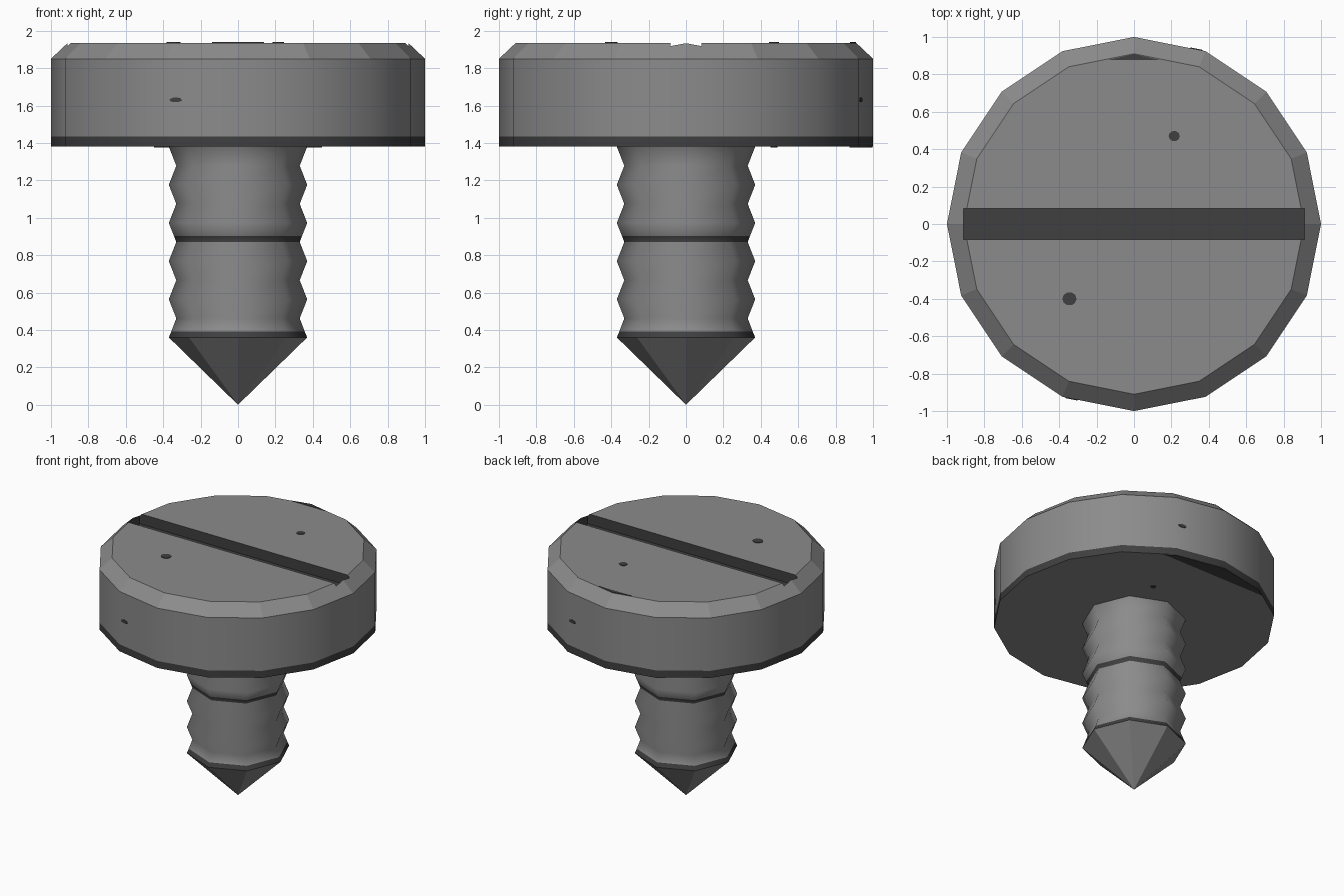
import bpy, bmesh, math
from mathutils import Vector

if "Cube" in bpy.data.objects:
    bpy.data.objects.remove(bpy.data.objects["Cube"])


def material(name, v):
    m = bpy.data.materials.new(name)
    m.diffuse_color = (v, v, v, 1)
    m.use_nodes = True
    m.node_tree.nodes["Principled BSDF"].inputs["Base Color"].default_value = m.diffuse_color
    return m


STEEL = material("steel grey", 0.26)
DARK = material("dark grey", 0.05)


def finish(name, bm):
    bmesh.ops.recalc_face_normals(bm, faces=bm.faces[:])
    me = bpy.data.meshes.new(name)
    bm.to_mesh(me)
    bm.free()
    me.materials.append(STEEL)
    me.materials.append(DARK)
    ob = bpy.data.objects.new(name, me)
    bpy.context.collection.objects.link(ob)
    return ob


def lathe(name, profile, sides, dark, smooth):
    """Turn (r, z) points round z; dark and smooth are sets of strip numbers."""
    bm = bmesh.new()
    rings = []
    for r, z in profile:
        n = sides if r else 1
        rings.append([bm.verts.new((r * math.cos(2 * math.pi * i / sides),
                                    r * math.sin(2 * math.pi * i / sides), z))
                      for i in range(n)])
    for k, (a, b) in enumerate(zip(rings, rings[1:])):
        for i in range(sides):
            j = (i + 1) % sides
            if len(a) == 1:
                f = bm.faces.new((a[0], b[j], b[i]))
            else:
                f = bm.faces.new((a[i], a[j], b[j], b[i]))
            f.material_index = int(k in dark)
            f.smooth = k in smooth
    for ring in (rings[0], rings[-1]):
        if len(ring) > 1:
            bm.faces.new(ring)
    return finish(name, bm)


def plate(name, outline, centre, normal, thick=0.004):
    """Thin dark plate; outline is in the plane, local x horizontal."""
    n = Vector(normal).normalized()
    u = Vector((1, 0, 0)) if abs(n.z) > 0.9 else Vector((0, 0, 1)).cross(n)
    v = Vector((0, 1, 0)) if abs(n.z) > 0.9 else Vector((0, 0, 1))
    bm = bmesh.new()
    rows = [[bm.verts.new(Vector(centre) + u * x + v * y + n * h) for x, y in outline]
            for h in (-0.002, thick)]
    m = len(outline)
    for row in rows:
        bm.faces.new(row)
    for i in range(m):
        j = (i + 1) % m
        bm.faces.new((rows[0][i], rows[0][j], rows[1][j], rows[1][i]))
    for f in bm.faces:
        f.material_index = 1
    return finish(name, bm)


def oval(a, b, n=10):
    return [(a * math.cos(2 * math.pi * i / n), b * math.sin(2 * math.pi * i / n))
            for i in range(n)]


BOTTOM, TOP = 1.38, 1.935

# Threaded shaft with pointed tip and two dark rings
profile = [(0, 0), (0.37, 0.36), (0.356, 0.393)]
for i in range(1, 11):
    profile.append((0.33 if i % 2 else 0.37, 0.36 + 0.102 * i))
    if i == 5:
        profile.append((0.342, 0.902))
lathe("threaded_shaft", profile, 8, {1, 7}, set(range(1, len(profile))))

# Head with dark lower band and chamfered rim
head = lathe("screw_head", [(1, BOTTOM), (1, BOTTOM + 0.055), (1, 1.85), (0.91, TOP)],
             16, {0}, {0, 1})

# Slot cut across the top
bm = bmesh.new()
bmesh.ops.create_cube(bm, size=1)
for v in bm.verts:
    v.co = (v.co.x * 1.824, v.co.y * 0.166, TOP + v.co.z * 0.16)
for f in bm.faces:
    f.material_index = 1
cutter = finish("slot_cutter", bm)
cutter.hide_render = True
mod = head.modifiers.new("slot", 'BOOLEAN')
mod.operation = 'DIFFERENCE'
mod.solver = 'EXACT'
mod.object = cutter
bpy.context.view_layer.objects.active = head
bpy.ops.object.modifier_apply(modifier=mod.name)
bpy.data.objects.remove(cutter)

# Wear marks: rim chips at the back
plate("top_chip", [(-0.14, 0.877), (0.14, 0.877), (0, 0.908)], (0, 0, TOP), (0, 0, 1))
plate("underside_chip", [(-0.45, 0.875), (0.45, 0.875), (0.383, 0.923), (0, 0.998),
                         (-0.383, 0.923)], (0, 0, BOTTOM), (0, 0, -1))

# Small pits on the top, underside and side
plate("top_pit_front", oval(0.038, 0.036), (-0.345, -0.4, TOP), (0, 0, 1))
plate("top_pit_back", oval(0.03, 0.028), (0.215, 0.47, TOP), (0, 0, 1))
plate("underside_pit", oval(0.02, 0.02), (0.215, 0.47, BOTTOM), (0, 0, -1))
for name, s in (("front_pit", -1), ("back_pit", 1)):
    a = math.radians(78.75)
    n = Vector((s * math.cos(a), s * math.sin(a), 0))
    t = Vector((s * math.sin(a), -s * math.cos(a), 0))
    c = n * math.cos(math.pi / 16) + t * 0.145
    plate(name, oval(0.033, 0.013), (c.x, c.y, 1.63), n)
